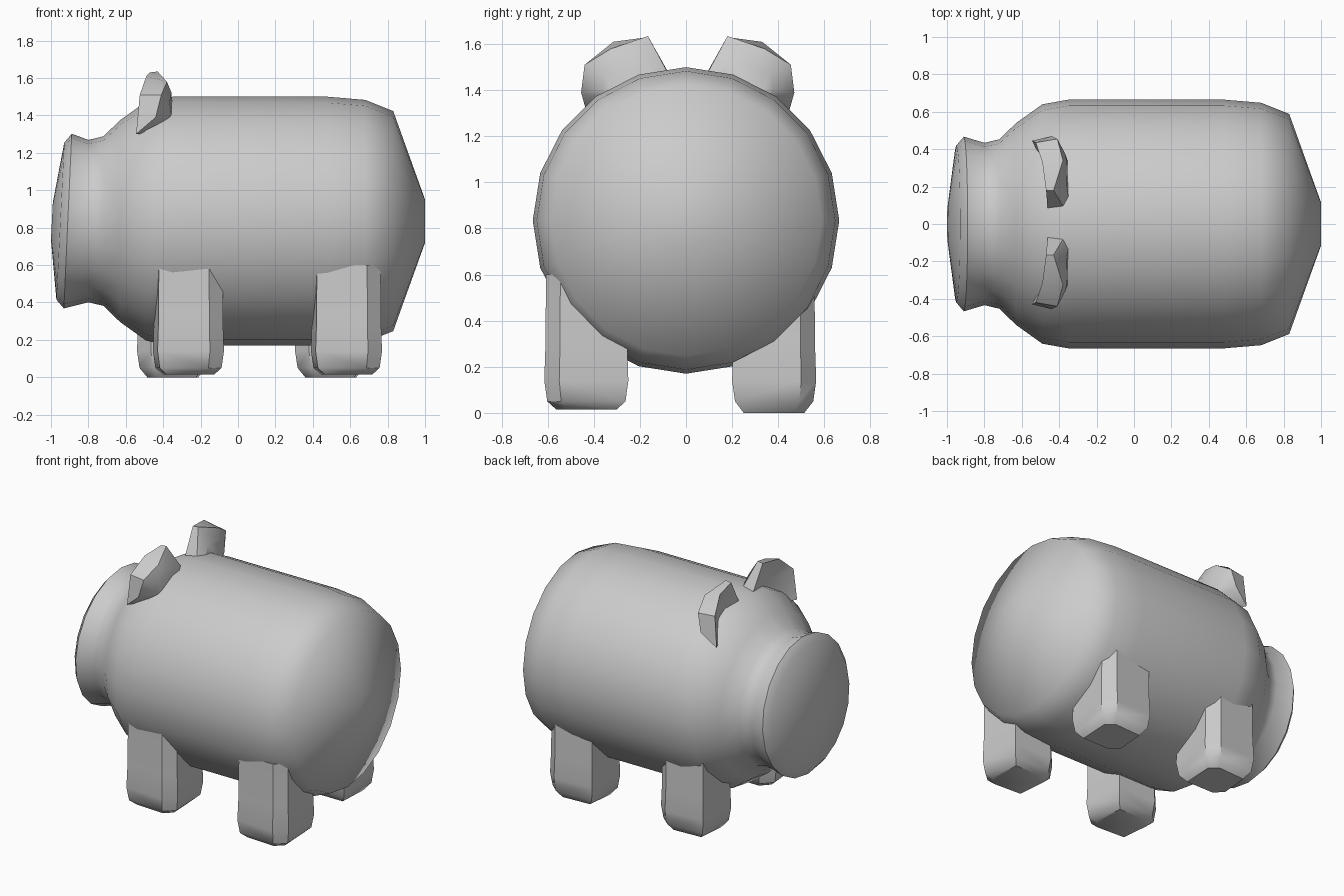
import bpy, bmesh, math

if "Cube" in bpy.data.objects:
    bpy.data.objects.remove(bpy.data.objects["Cube"])

CZ = 0.835      # height of the body axis
SIDES = 20


def loft(name, rings, angle, cap_start=None):
    """Skin closed rings of points and cap both ends (optional apex at the start)."""
    bm = bmesh.new()
    loops = [[bm.verts.new(p) for p in ring] for ring in rings]
    for a, b in zip(loops, loops[1:]):
        n = len(a)
        for i in range(n):
            j = (i + 1) % n
            bm.faces.new((a[i], a[j], b[j], b[i]))
    first = loops[0]
    if cap_start:
        apex = bm.verts.new(cap_start)
        for i in range(len(first)):
            bm.faces.new((apex, first[i], first[(i + 1) % len(first)]))
    else:
        bm.faces.new(first)
    bm.faces.new(loops[-1])
    bmesh.ops.recalc_face_normals(bm, faces=bm.faces)
    mesh = bpy.data.meshes.new(name)
    bm.to_mesh(mesh)
    bm.free()
    ob = bpy.data.objects.new(name, mesh)
    bpy.context.collection.objects.link(ob)
    bpy.ops.object.select_all(action='DESELECT')
    ob.select_set(True)
    bpy.context.view_layer.objects.active = ob
    bpy.ops.object.shade_smooth_by_angle(angle=math.radians(angle))
    return ob


# Body and snout: profile (x, radius, tilt) turned round the x axis
profile = [(-0.995, 0.10, 0.05), (-0.95, 0.42, 0.05), (-0.91, 0.467, 0.045),
           (-0.80, 0.434, 0), (-0.72, 0.453, 0), (-0.63, 0.54, 0),
           (-0.49, 0.64, 0), (-0.35, 0.665, 0), (0.48, 0.665, 0),
           (0.68, 0.648, 0), (0.83, 0.588, 0), (1.0, 0.115, 0)]
rings = []
for x, r, tilt in profile:
    ring = []
    for i in range(SIDES):
        a = 2 * math.pi * i / SIDES
        ring.append((x + tilt * r * math.cos(a), r * math.sin(a), CZ + r * math.cos(a)))
    rings.append(ring)
loft("body", rings, 52)

# Legs: bevelled corner section (x, y from the centre plane), tapering at the foot
section = [(-0.43, 0.60), (-0.15, 0.615), (-0.075, 0.55),
           (-0.09, 0.25), (-0.38, 0.25), (-0.455, 0.33)]
cx, cy = -0.26, 0.43
levels = [(0.60, 0.96), (0.30, 0.97), (0.14, 1.0), (0.05, 0.93), (0.0, 0.72)]


def leg(name, dx, side):
    back = side > 0
    shift_x = dx - (0.085 if back else 0)
    shift_y = -0.05 if back else 0
    base = 0.0 if back else 0.015
    rings = []
    for z, s in levels:
        rings.append([(cx + (x - cx) * s + shift_x,
                       side * (cy + (y - cy) * s + shift_y),
                       max(z, base)) for x, y in section])
    loft(name, rings, 40)


for side, label in ((-1, "near"), (1, "far")):
    leg(f"{label}_front_leg", 0, side)
    leg(f"{label}_rear_leg", 0.845, side)

# Ears: thick curved slab with a hollow facing the snout
front_rim = [(-0.46, 0.06, 1.42), (-0.47, 0.18, 1.63), (-0.49, 0.33, 1.61),
             (-0.525, 0.435, 1.51), (-0.545, 0.445, 1.30), (-0.47, 0.30, 1.30)]
back_rim = [(-0.37, 0.08, 1.45), (-0.43, 0.18, 1.635), (-0.38, 0.34, 1.58),
            (-0.41, 0.455, 1.51), (-0.44, 0.47, 1.39), (-0.38, 0.34, 1.34)]
back_inner = [(-0.345, 0.12, 1.44), (-0.36, 0.19, 1.53), (-0.355, 0.30, 1.52),
              (-0.365, 0.37, 1.47), (-0.37, 0.38, 1.40), (-0.35, 0.32, 1.36)]
for side, label in ((-1, "near"), (1, "far")):
    ear = [[(x, side * y + (0.015 if side < 0 else 0), z) for x, y, z in ring]
           for ring in (front_rim, back_rim, back_inner)]
    loft(f"{label}_ear", ear, 35, cap_start=(-0.43, side * 0.27, 1.46))
